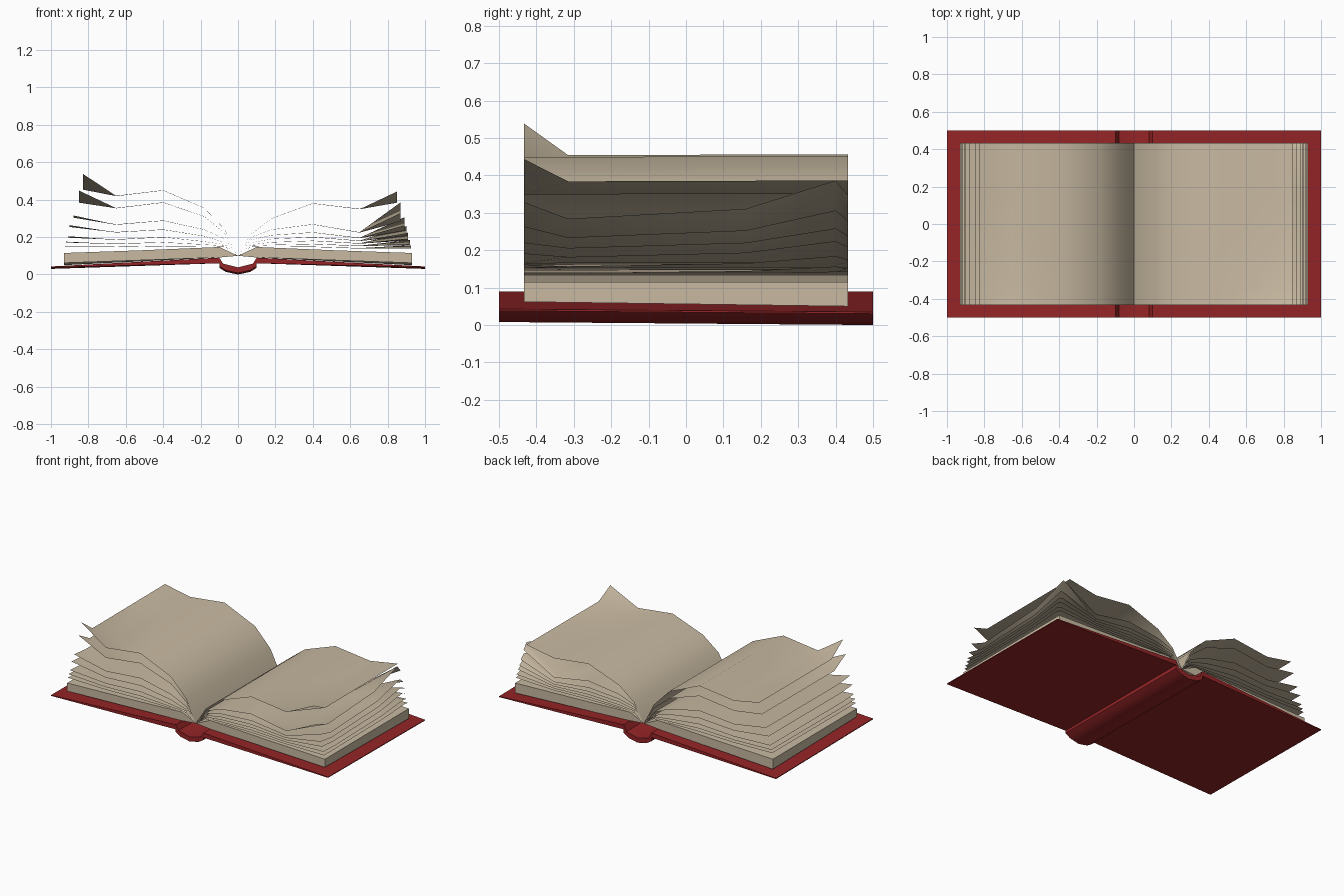
import bpy, math

if "Cube" in bpy.data.objects:
    bpy.data.objects.remove(bpy.data.objects["Cube"])


def material(name, rgb):
    m = bpy.data.materials.new(name)
    m.diffuse_color = (*rgb, 1)
    m.use_nodes = True
    m.node_tree.nodes["Principled BSDF"].inputs["Base Color"].default_value = m.diffuse_color
    return m


RED = material("red_cover", (0.30, 0.018, 0.02))
PAPER = material("cream_paper", (0.58, 0.49, 0.36))


def finish(name, verts, faces, mat, angle):
    mesh = bpy.data.meshes.new(name)
    mesh.from_pydata(verts, [], faces)
    mesh.materials.append(mat)
    ob = bpy.data.objects.new(name, mesh)
    bpy.context.collection.objects.link(ob)
    bpy.ops.object.select_all(action='DESELECT')
    ob.select_set(True)
    bpy.context.view_layer.objects.active = ob
    bpy.ops.object.mode_set(mode='EDIT')
    bpy.ops.mesh.select_all(action='SELECT')
    bpy.ops.mesh.normals_make_consistent(inside=False)
    bpy.ops.object.mode_set(mode='OBJECT')
    bpy.ops.object.shade_smooth_by_angle(angle=math.radians(angle))
    return ob


def prism(name, profile, half, mat, front_lift):
    """Extrude an x-z outline along y; low points sit a little higher in front."""
    n = len(profile)
    verts = [(x, -half, z + (front_lift if z < 0.056 else 0)) for x, z in profile]
    verts += [(x, half, z) for x, z in profile]
    faces = [(i, (i + 1) % n, (i + 1) % n + n, i + n) for i in range(n)]
    faces += [tuple(range(n)), tuple(range(2 * n - 1, n - 1, -1))]
    return finish(name, verts, faces, mat, 40)


# Cover: two thin boards joined by a sagging spine
upper = [(1, 0.035), (0.1, 0.09), (0.08, 0.05), (0, 0.03)]
lower = [(0, 0.0), (0.065, 0.014), (0.1, 0.036), (0.1, 0.06), (1, 0.03)]
mirror = lambda pts: [(-x, z) for x, z in reversed(pts)]
prism("cover", upper + mirror(upper)[1:] + mirror(lower) + lower[1:], 0.5, RED, 0.008)

# Page blocks, thick stacks lying on each board
block = [(0, 0.1), (0.1, 0.147), (0.5, 0.13), (0.93, 0.115), (0.93, 0.05), (0.1, 0.091)]
prism("page_block_right", block, 0.433, PAPER, 0.012)
prism("page_block_left", [(-x, z) for x, z in block], 0.433, PAPER, 0.012)

# Loose pages: sheets fanning out of the gutter, with lifted corners
ROWS = (-0.433, -0.315, 0.16, 0.40, 0.433)


def page(name, side, points, front_lift, back_lift):
    pts = [(0, 0.1)] + points
    verts, faces = [], []
    n = len(pts)
    for j, y in enumerate(ROWS):
        for i, (x, z) in enumerate(pts):
            if i == n - 1:
                z += (front_lift, 0, back_lift * 0.25, back_lift, back_lift * 0.6)[j]
            verts.append((side * x, y, z + 0.004 * y * i / n))
    for j in range(len(ROWS) - 1):
        for i in range(n - 1):
            a = j * n + i
            faces.append((a, a + 1, a + 1 + n, a + n))
    finish(name, verts, faces, PAPER, 60)


# Heights at x stations: near gutter, bend, crest, dip, free edge
left = [
    (0.83, 0.085, 0, (0.24, 0.355, 0.45, 0.42, 0.455)),
    (0.85, 0.065, 0, (0.22, 0.31, 0.385, 0.355, 0.385)),
    (0.88, 0.012, 0, (0.19, 0.24, 0.288, 0.267, 0.305)),
    (0.90, 0.01, 0, (0.17, 0.205, 0.24, 0.226, 0.255)),
    (0.91, 0.008, 0, (0.16, 0.176, 0.2, 0.187, 0.198)),
    (0.92, 0.005, 0, (0.153, 0.16, 0.172, 0.164, 0.172)),
    (0.925, 0, 0, (0.148, 0.15, 0.152, 0.147, 0.152)),
]
right = [
    (0.85, 0.06, 0, (0.215, 0.3, 0.38, 0.35, 0.385)),
    (0.87, 0.045, 0.1, (0.2, 0.24, 0.268, 0.225, 0.285)),
    (0.89, 0.03, 0.07, (0.185, 0.21, 0.225, 0.195, 0.235)),
    (0.90, 0.015, 0.05, (0.17, 0.19, 0.2, 0.18, 0.207)),
    (0.91, 0.01, 0.04, (0.16, 0.172, 0.18, 0.166, 0.183)),
    (0.92, 0.005, 0.025, (0.153, 0.158, 0.163, 0.153, 0.158)),
    (0.925, 0, 0.015, (0.148, 0.15, 0.148, 0.14, 0.14)),
]
for side, label, sheets in ((-1, "left", left), (1, "right", right)):
    for k, (end, front, back, zs) in enumerate(sheets):
        xs = (0.07, 0.18, 0.40, 0.65, end)
        page(f"page_{label}_{k + 1}", side, list(zip(xs, zs)), front, back)
